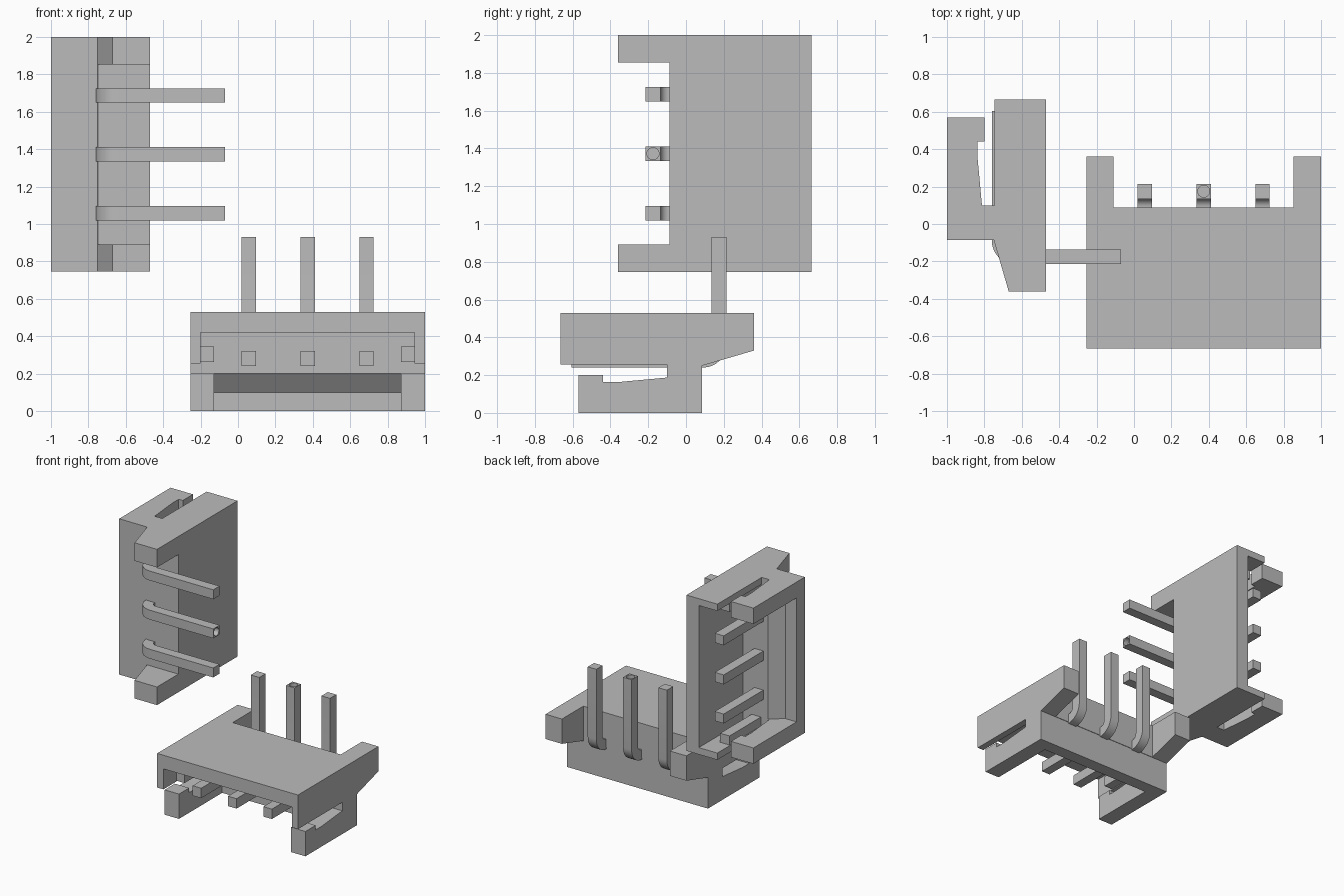
import bpy, bmesh, math
from mathutils import Matrix

cube = bpy.data.objects.get("Cube")
if cube:
    bpy.data.objects.remove(cube, do_unlink=True)

grey = bpy.data.materials.new("plain grey")
grey.use_nodes = True
grey.diffuse_color = (0.5, 0.5, 0.5, 1)
grey.node_tree.nodes["Principled BSDF"].inputs["Base Color"].default_value = (0.5, 0.5, 0.5, 1)


def add_object(name, bm):
    mesh = bpy.data.meshes.new(name)
    bmesh.ops.recalc_face_normals(bm, faces=bm.faces)
    bm.to_mesh(mesh)
    bm.free()
    mesh.materials.append(grey)
    obj = bpy.data.objects.new(name, mesh)
    bpy.context.collection.objects.link(obj)
    return obj


def prism(name, profile, x0, x1):
    """Side profile of (y, z) points, extruded along x."""
    bm = bmesh.new()
    face = bm.faces.new([bm.verts.new((x0, y, z)) for y, z in profile])
    ext = bmesh.ops.extrude_face_region(bm, geom=[face])
    verts = [g for g in ext["geom"] if isinstance(g, bmesh.types.BMVert)]
    bmesh.ops.translate(bm, verts=verts, vec=(x1 - x0, 0, 0))
    return add_object(name, bm)


def rect(y0, y1, z0, z1):
    return [(y0, z0), (y1, z0), (y1, z1), (y0, z1)]


def cut(obj, cutters):
    for c in cutters:
        c.hide_render = True
        mod = obj.modifiers.new("cut", "BOOLEAN")
        mod.operation = "DIFFERENCE"
        mod.solver = "EXACT"
        mod.object = c
    graph = bpy.context.evaluated_depsgraph_get()
    mesh = bpy.data.meshes.new_from_object(obj.evaluated_get(graph))
    obj.modifiers.clear()
    obj.data = mesh
    for c in cutters:
        bpy.data.objects.remove(c, do_unlink=True)


LEFT, RIGHT, MID = -0.255, 1.0, 0.3725
parts = []

# Housing: side profile with the latch slot, then cavity, lower opening and rear notch
housing = prism("housing", [
    (-0.57, 0), (0.085, 0), (0.085, 0.25), (0.36, 0.33), (0.36, 0.53),
    (-0.665, 0.53), (-0.665, 0.255), (-0.1, 0.255), (-0.1, 0.187),
    (-0.36, 0.163), (-0.44, 0.163), (-0.44, 0.2), (-0.57, 0.2)], LEFT, RIGHT)
cut(housing, [
    prism("cavity_cutter", rect(-0.8, -0.1, 0.22, 0.42), LEFT + 0.055, RIGHT - 0.055),
    prism("opening_cutter", [(-0.8, -0.1), (-0.02, -0.1), (-0.02, 0.1), (-0.1, 0.2),
                             (-0.1, 0.3), (-0.8, 0.3)], LEFT + 0.128, RIGHT - 0.128),
    prism("rear_notch_cutter", rect(0.088, 0.6, -0.1, 0.7), LEFT + 0.146, RIGHT - 0.146)])
parts.append(housing)

# Guide ribs along both inner walls
for side, x in (("right", LEFT + 0.055), ("left", RIGHT - 0.128)):
    parts.append(prism(side + "_guide_rib", rect(-0.5, -0.1, 0.262, 0.345), x, x + 0.073))

# Bent contact pins
def arc(radius, start, end, steps=8):
    out = []
    for i in range(steps + 1):
        a = math.radians(start + (end - start) * i / steps)
        out.append((0.09 + radius * math.cos(a), 0.365 + radius * math.sin(a)))
    return out

pin_profile = ([(-0.605, 0.24)] + arc(0.125, -90, 0) + [(0.215, 0.93), (0.135, 0.93)]
               + arc(0.045, 0, -90) + [(-0.605, 0.32)])
for i, name in enumerate(("right_pin", "middle_pin", "left_pin")):
    x = MID + (i - 1) * 0.315
    pin = prism(name, pin_profile, x - 0.038, x + 0.038)
    if name == "middle_pin":
        # Round recess in the tip
        bm = bmesh.new()
        bmesh.ops.create_cone(bm, cap_ends=True, segments=24, radius1=0.032, radius2=0.032,
                              depth=0.1, matrix=Matrix.Translation((x, 0.175, 0.93)))
        cut(pin, [add_object("tip_cutter", bm)])
    parts.append(pin)

bpy.ops.object.select_all(action="DESELECT")
for p in parts:
    p.select_set(True)
bpy.context.view_layer.objects.active = parts[0]
bpy.ops.object.shade_smooth_by_angle(angle=math.radians(30))

# Second connector, standing on its side
turn = Matrix(((0, 0, 1, -1.0), (0, -1, 0, 0), (1, 0, 0, 1.0), (0, 0, 0, 1)))
for p in parts:
    twin = p.copy()
    twin.name = "upright_" + p.name
    bpy.context.collection.objects.link(twin)
    twin.matrix_world = turn
